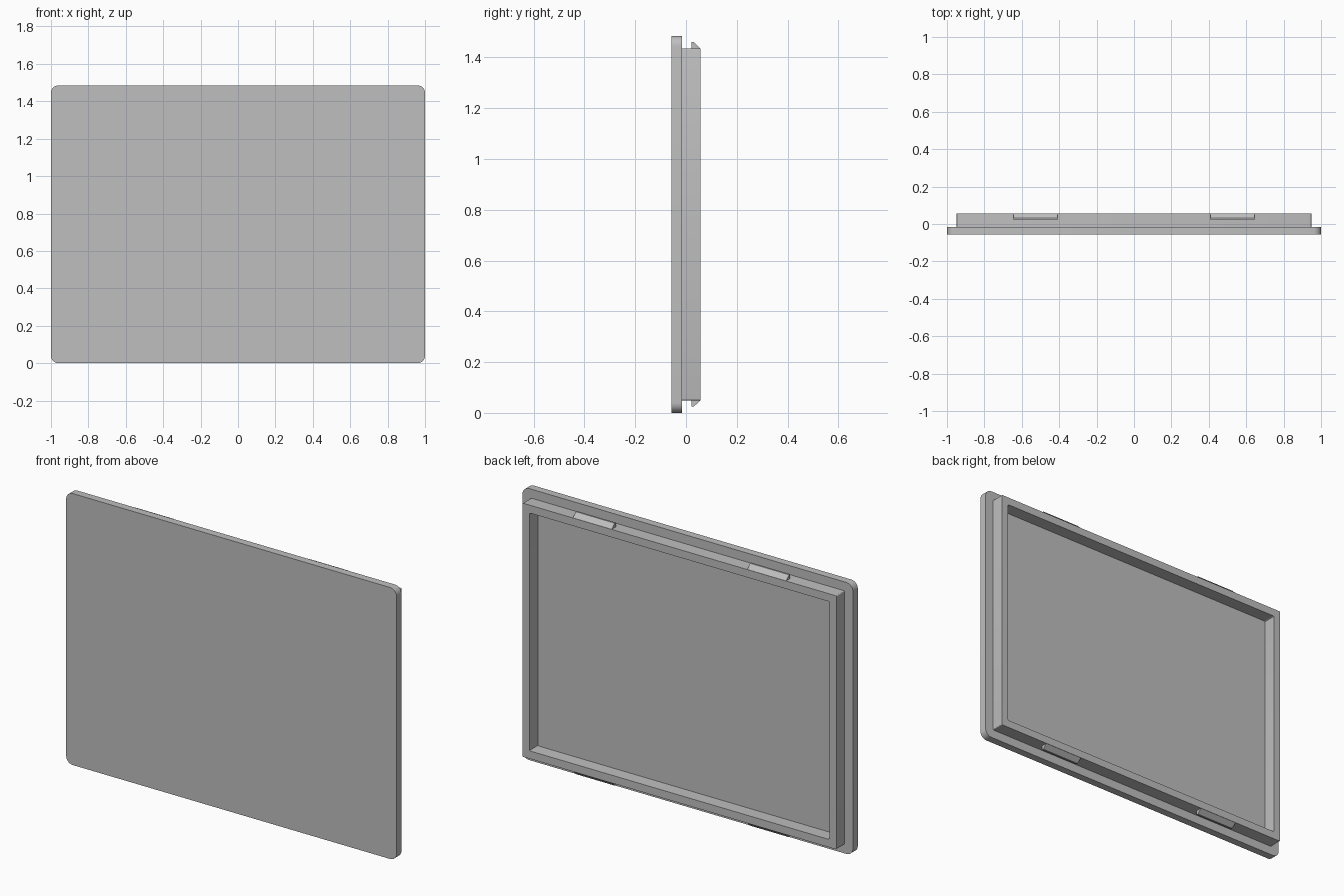
import bpy, bmesh
from math import radians, cos, sin

cube = bpy.data.objects.get("Cube")
if cube:
    bpy.data.objects.remove(cube, do_unlink=True)

grey = bpy.data.materials.new("plain grey")
grey.use_nodes = True
colour = (0.52, 0.52, 0.52, 1)
grey.diffuse_color = colour
grey.node_tree.nodes["Principled BSDF"].inputs["Base Color"].default_value = colour

HEIGHT = 1.485
MID = HEIGHT / 2
FRONT, STEP, BACK = -0.057, -0.015, 0.057


def finish(bm, name, smooth=False):
    bmesh.ops.recalc_face_normals(bm, faces=bm.faces)
    mesh = bpy.data.meshes.new(name)
    bm.to_mesh(mesh)
    bm.free()
    obj = bpy.data.objects.new(name, mesh)
    bpy.context.collection.objects.link(obj)
    mesh.materials.append(grey)
    if smooth:
        bpy.ops.object.select_all(action='DESELECT')
        obj.select_set(True)
        bpy.context.view_layer.objects.active = obj
        bpy.ops.object.shade_smooth_by_angle(angle=radians(30))
    return obj


def rounded_loop(bm, half_w, half_h, radius, y, steps=8):
    """Ring of vertices around a rounded rectangle in the XZ plane."""
    ring = []
    for corner, (sx, sz) in enumerate([(1, 1), (-1, 1), (-1, -1), (1, -1)]):
        for i in range(steps + 1):
            a = radians(90 * (corner + i / steps))
            ring.append(bm.verts.new((sx * (half_w - radius) + radius * cos(a), y,
                                      MID + sz * (half_h - radius) + radius * sin(a))))
    return ring


def bridge(bm, a, b):
    for i in range(len(a)):
        j = (i + 1) % len(a)
        bm.faces.new((a[i], a[j], b[j], b[i]))


# Cover panel with rounded corners
bm = bmesh.new()
front = rounded_loop(bm, 1.0, MID, 0.04, FRONT)
back = rounded_loop(bm, 1.0, MID, 0.04, STEP)
bridge(bm, front, back)
bm.faces.new(front)
bm.faces.new(back)
finish(bm, "cover_panel", smooth=True)

# Raised rim behind the panel, sunk slightly into it
bm = bmesh.new()
WALL, RIM_W, RIM_H = 0.043, 0.95, MID - 0.049
root = STEP - 0.005
loops = [rounded_loop(bm, RIM_W - inset, RIM_H - inset, 0.006, y, 3)
         for inset, y in [(0, root), (0, BACK), (WALL, BACK), (WALL, root)]]
for k in range(4):
    bridge(bm, loops[k], loops[(k + 1) % 4])
finish(bm, "rim", smooth=True)

# Wedge-shaped snap clips on the top and bottom of the rim
for side, sx in (("left", 1), ("right", -1)):
    for level, sz in (("top", 1), ("bottom", -1)):
        bm = bmesh.new()
        profile = [(0.021, -0.005), (0.021, 0.024), (0.031, 0.024),
                   (BACK - 0.001, 0.0), (BACK - 0.001, -0.005)]
        ends = [[bm.verts.new((sx * x, y, MID + sz * (RIM_H + h))) for y, h in profile]
                for x in (0.41, 0.645)]
        bridge(bm, *ends)
        for end in ends:
            bm.faces.new(end)
        finish(bm, f"{level}_clip_{side}")
